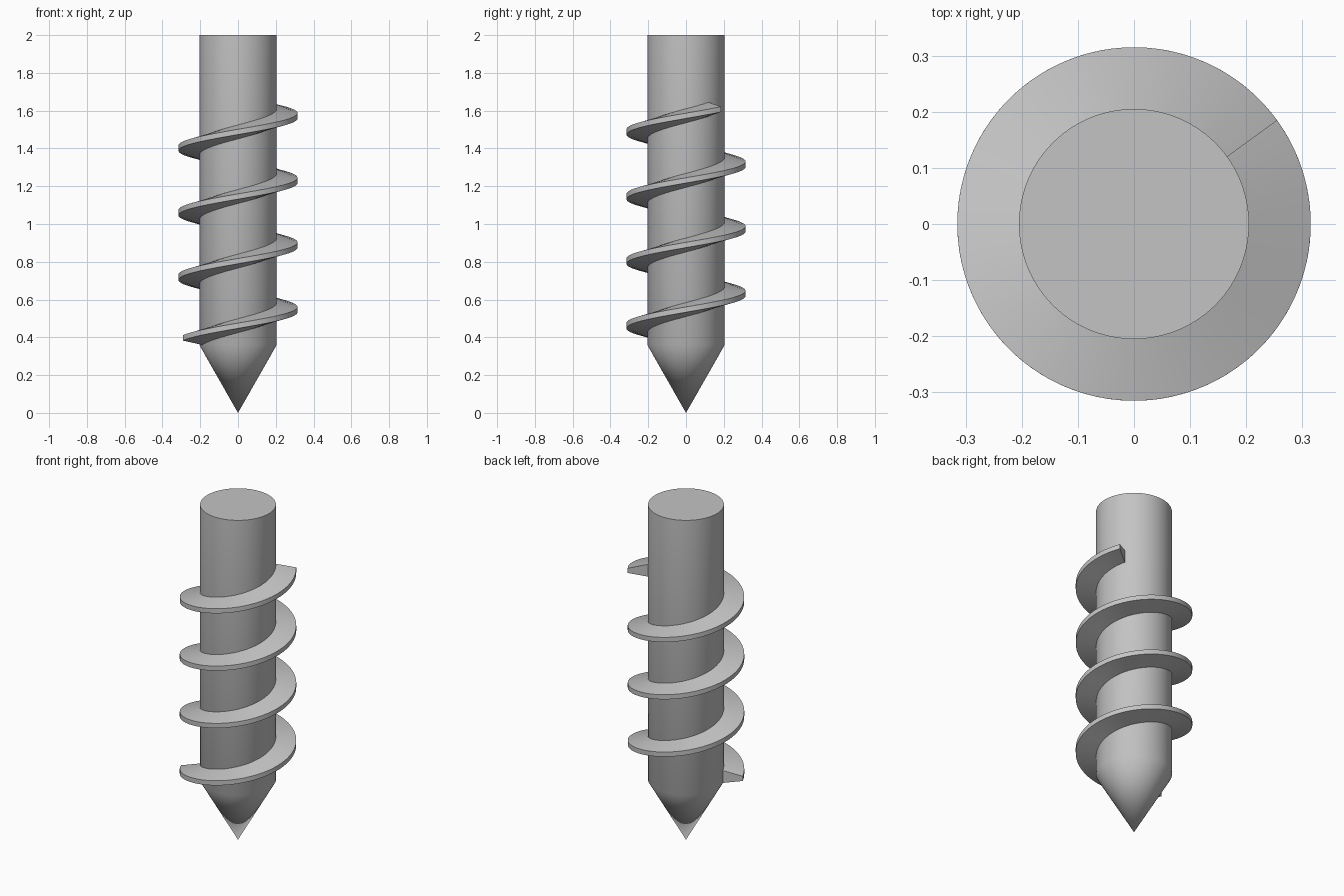
import bpy, bmesh, math
from math import cos, sin, radians

cube = bpy.data.objects.get("Cube")
if cube:
    bpy.data.objects.remove(cube, do_unlink=True)

# Single metal colour
metal = bpy.data.materials.new("grey_metal")
metal.use_nodes = True
COLOUR = (0.55, 0.55, 0.55, 1)
metal.diffuse_color = COLOUR
metal.node_tree.nodes["Principled BSDF"].inputs["Base Color"].default_value = COLOUR


def finish(name, bm):
    """Turn a bmesh into a smooth-shaded object with sharp rims."""
    bmesh.ops.recalc_face_normals(bm, faces=bm.faces)
    mesh = bpy.data.meshes.new(name)
    bm.to_mesh(mesh)
    bm.free()
    mesh.materials.append(metal)
    obj = bpy.data.objects.new(name, mesh)
    bpy.context.collection.objects.link(obj)
    bpy.ops.object.select_all(action="DESELECT")
    obj.select_set(True)
    bpy.context.view_layer.objects.active = obj
    bpy.ops.object.shade_smooth_by_angle(angle=radians(32))


# Shaft: straight rod ending in a conical point
SIDES, RADIUS, SHOULDER, TOP = 96, 0.205, 0.36, 2.0
bm = bmesh.new()
tip = bm.verts.new((0, 0, 0))
rings = [[bm.verts.new((RADIUS * cos(a), RADIUS * sin(a), z))
          for a in (math.tau * i / SIDES for i in range(SIDES))]
         for z in (SHOULDER, TOP)]
low, high = rings
for i in range(SIDES):
    j = (i + 1) % SIDES
    bm.faces.new((tip, low[j], low[i]))
    bm.faces.new((low[i], low[j], high[j], high[i]))
bm.faces.new(high)
finish("pointed_shaft", bm)

# Thread: tapered cross-section (radius, height) swept along a helix
SECTION = [(0.17, -0.044), (0.315, -0.014), (0.315, 0.014), (0.17, 0.044)]
PITCH, HEIGHT_AT_ZERO = 0.342, 0.547
START, END, STEPS = radians(-158), radians(36 + 3 * 360), 320
bm = bmesh.new()
previous = first = None
for s in range(STEPS + 1):
    a = START + (END - START) * s / STEPS
    z = HEIGHT_AT_ZERO + PITCH * a / math.tau
    ring = [bm.verts.new((r * cos(a), r * sin(a), z + h)) for r, h in SECTION]
    if previous:
        for k in range(4):
            n = (k + 1) % 4
            bm.faces.new((previous[k], previous[n], ring[n], ring[k]))
    else:
        first = ring
    previous = ring
bm.faces.new(first)
bm.faces.new(previous)
finish("spiral_thread", bm)
